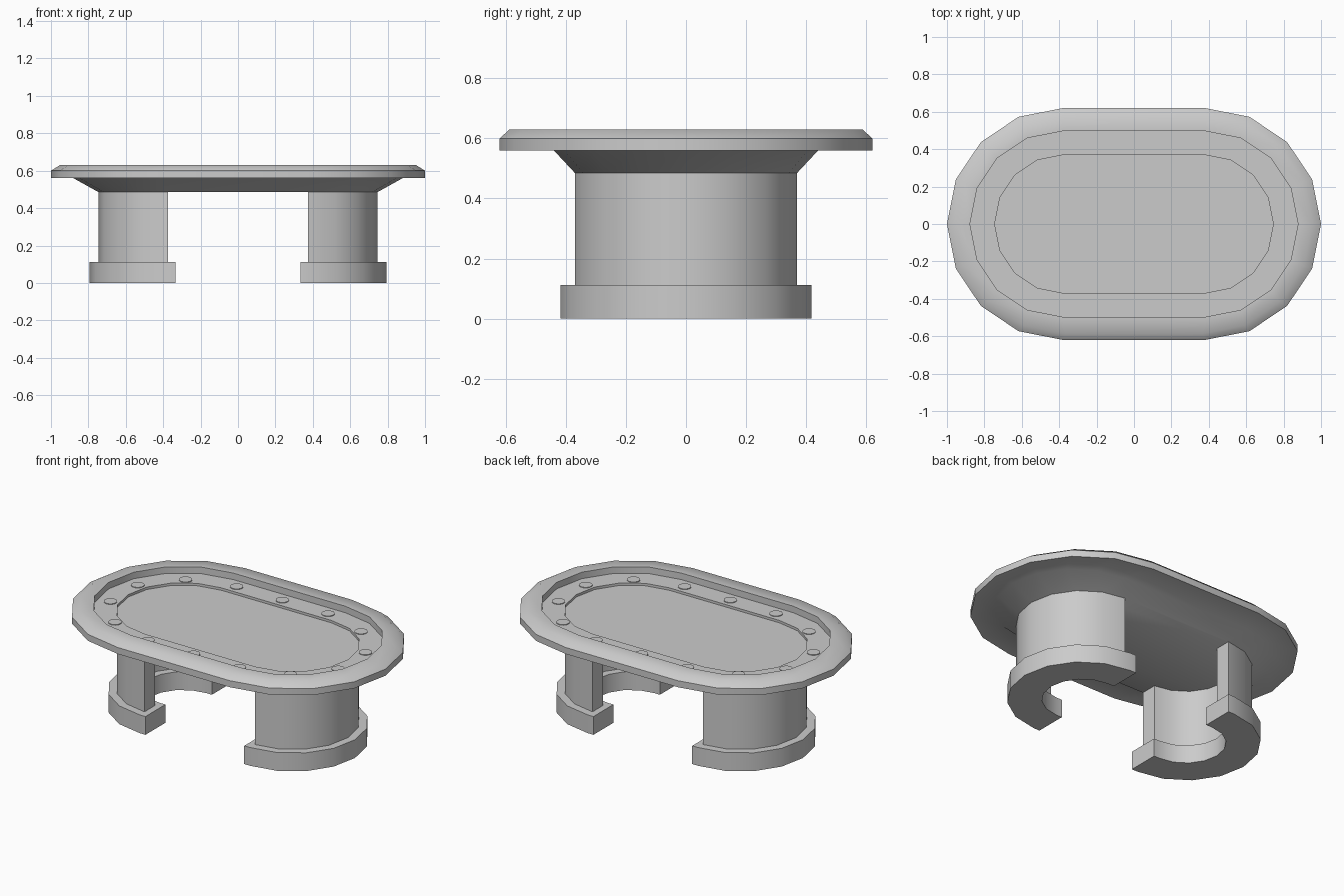
import bpy, bmesh, math

if "Cube" in bpy.data.objects:
    bpy.data.objects.remove(bpy.data.objects["Cube"])


def finish(name, bm):
    bmesh.ops.recalc_face_normals(bm, faces=bm.faces)
    mesh = bpy.data.meshes.new(name)
    bm.to_mesh(mesh)
    bm.free()
    ob = bpy.data.objects.new(name, mesh)
    bpy.context.collection.objects.link(ob)
    bpy.ops.object.select_all(action='DESELECT')
    ob.select_set(True)
    bpy.context.view_layer.objects.active = ob
    bpy.ops.object.shade_smooth_by_angle(angle=math.radians(45))
    return ob


def half_arc(c, r, side=1, n=8):
    """Half circle bulging to +x (or -x), centred at x = side * c."""
    return [(side * (c + r * math.cos(a)), side * r * math.sin(a))
            for a in (math.pi * (i / n - 0.5) for i in range(n + 1))]


# Table top: stadium outlines (centre offset, radius, height) lofted from below to above
profile = [
    (0.375, 0.37, 0.485),   # underside of skirt
    (0.44, 0.44, 0.56),     # skirt top
    (0.38, 0.62, 0.56),     # rail lower edge
    (0.38, 0.62, 0.60),     # rail side
    (0.365, 0.587, 0.63),   # rail slope
    (0.38, 0.497, 0.63),    # rail inner edge
    (0.38, 0.497, 0.59),    # racetrack outer edge
    (0.375, 0.37, 0.59),    # racetrack inner edge
    (0.375, 0.37, 0.575),   # playing surface
]
bm = bmesh.new()
rings = [[bm.verts.new((x, y, z)) for x, y in half_arc(c, r) + half_arc(c, r, -1)]
         for c, r, z in profile]
for lo, hi in zip(rings, rings[1:]):
    n = len(lo)
    for i in range(n):
        j = (i + 1) % n
        bm.faces.new((lo[i], lo[j], hi[j], hi[i]))
bm.faces.new(rings[0][::-1])
bm.faces.new(rings[-1])
finish("table_top", bm)


def c_wall(name, side, r_out, r_in, x_end, z0, z1):
    """C-shaped wall, open toward the table centre, with ends at x_end."""
    c = 0.375
    outer, inner = half_arc(c, r_out, side), half_arc(c, r_in, side)
    if x_end < c:
        e = side * x_end
        outer = [(e, outer[0][1])] + outer + [(e, outer[-1][1])]
        inner = [(e, inner[0][1])] + inner + [(e, inner[-1][1])]
    bm = bmesh.new()
    cols = [[bm.verts.new((*p, z)) for p, z in ((o, z0), (o, z1), (i, z1), (i, z0))]
            for o, i in zip(outer, inner)]
    for a, b in zip(cols, cols[1:]):
        for k in range(4):
            m = (k + 1) % 4
            bm.faces.new((a[k], b[k], b[m], a[m]))
    bm.faces.new(cols[0])
    bm.faces.new(cols[-1][::-1])
    finish(name, bm)


# Curved pedestals and their plinths
for side, label in ((1, "right"), (-1, "left")):
    c_wall(f"{label}_leg", side, 0.37, 0.27, 0.375, 0.10, 0.487)
    c_wall(f"{label}_leg_base", side, 0.418, 0.225, 0.335, 0.0, 0.112)

# Cup holders set round the racetrack
spots = [(s * x, t * y) for x, y in ((0.31, 0.43), (0.595, 0.342), (0.772, 0.132))
         for s in (1, -1) for t in (1, -1)] + [(0, 0.43), (0, -0.43)]
for k, (x, y) in enumerate(spots):
    bm = bmesh.new()
    bmesh.ops.create_cone(bm, cap_ends=True, segments=16, radius1=0.037,
                          radius2=0.037, depth=0.014)
    bmesh.ops.translate(bm, verts=bm.verts, vec=(x, y, 0.587))
    finish(f"cup_holder_{k + 1}", bm)
